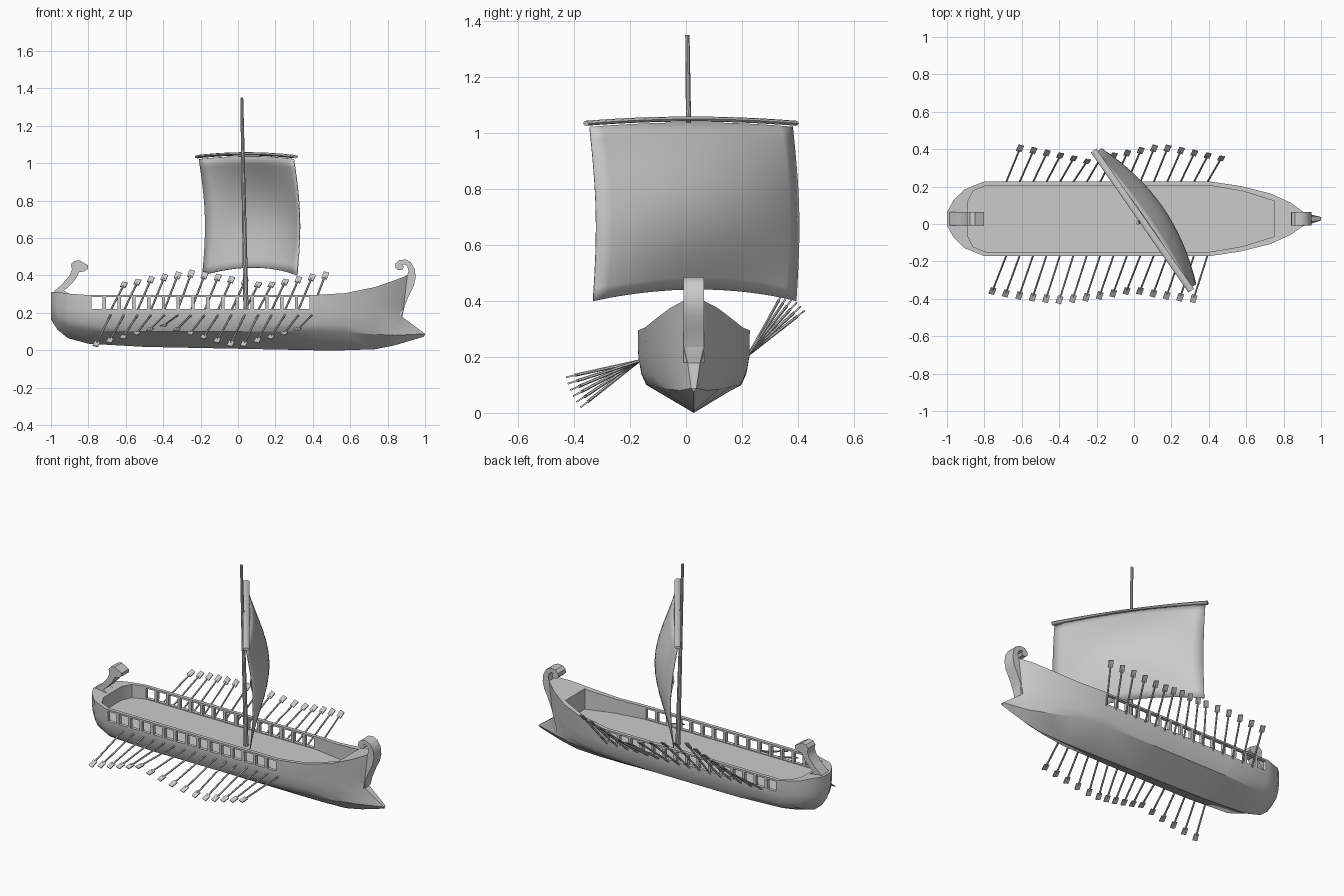
import bpy, bmesh, math
from mathutils import Vector, Matrix

if "Cube" in bpy.data.objects:
    bpy.data.objects.remove(bpy.data.objects["Cube"])

YC = 0.028  # centreline of the hull


def finish(name, bm, angle=35):
    bmesh.ops.recalc_face_normals(bm, faces=bm.faces)
    me = bpy.data.meshes.new(name)
    bm.to_mesh(me)
    bm.free()
    ob = bpy.data.objects.new(name, me)
    bpy.context.collection.objects.link(ob)
    if angle:
        smooth(ob, angle)
    return ob


def smooth(ob, angle):
    bpy.ops.object.select_all(action='DESELECT')
    ob.select_set(True)
    bpy.context.view_layer.objects.active = ob
    bpy.ops.object.shade_smooth_by_angle(angle=math.radians(angle))


def rod(bm, a, b, r1, r2, n=8):
    a, b = Vector(a), Vector(b)
    d = b - a
    m = Matrix.Translation((a + b) / 2) @ d.to_track_quat('Z', 'Y').to_matrix().to_4x4()
    bmesh.ops.create_cone(bm, cap_ends=True, segments=n, radius1=r1, radius2=r2,
                          depth=d.length, matrix=m)


def box(bm, matrix, size):
    bmesh.ops.create_cube(bm, size=1, matrix=matrix @ Matrix.Diagonal((*size, 1)))


def prism(bm, pts_a, pts_b):
    a = [bm.verts.new(p) for p in pts_a]
    b = [bm.verts.new(p) for p in pts_b]
    n = len(a)
    bm.faces.new(a)
    bm.faces.new(b[::-1])
    for i in range(n):
        bm.faces.new((a[i], b[i], b[(i + 1) % n], a[(i + 1) % n]))


def cut(ob, cutter):
    m = ob.modifiers.new('cut', 'BOOLEAN')
    m.operation, m.solver, m.object = 'DIFFERENCE', 'EXACT', cutter
    bpy.context.view_layer.objects.active = ob
    bpy.ops.object.modifier_apply(modifier='cut')
    bpy.data.objects.remove(cutter)


# Hull: lofted stations (x, top half width, top z, chine half width, chine z, keel z)
stations = [
    (-1.0, .035, .31, .03, .22, .165), (-.965, .10, .313, .075, .16, .11),
    (-.91, .155, .303, .115, .125, .065), (-.8, .2, .295, .155, .105, .035),
    (-.5, .2, .295, .17, .10, .018), (0, .2, .295, .17, .10, .008),
    (.4, .2, .295, .165, .10, .0), (.57, .175, .305, .135, .095, .0),
    (.73, .135, .337, .09, .085, .005), (.84, .085, .375, .05, .08, .027)]
rows = []
for x, tw, tz, cw, cz, kz in stations:
    k = .95 - max(0, x - .4) * 1.1
    rows.append([(x, tw, tz), (x, cw + (tw - cw) * k, cz + (tz - cz) * .52),
                 (x, cw + (tw - cw) * k * .62, cz + (tz - cz) * .2), (x, cw, cz), (x, 0, kz)])
rows.append([(.905, .037, .40), (.89, .034, .23), (.878, .022, .178), (1.0, .009, .088), (.995, 0, .073)])

bm = bmesh.new()
rings = []
for r in rows:
    left = [bm.verts.new((x, YC - w, z)) for x, w, z in r]
    right = [bm.verts.new((x, YC + w, z)) for x, w, z in r[:-1]]
    rings.append(left + right[::-1])
for a, b in zip(rings, rings[1:]):
    n = len(a)
    for i in range(n):
        bm.faces.new((a[i], a[(i + 1) % n], b[(i + 1) % n], b[i]))
for ring in (rings[0], rings[-1]):
    for i in range(3):
        bm.faces.new((ring[i], ring[i + 1], ring[7 - i], ring[8 - i]))
    bm.faces.new((ring[3], ring[4], ring[5]))
hull = finish('hull', bm, 0)

# Open deck well
half = [(-.89, .09), (-.86, .15), (-.79, .178), (.4, .178), (.58, .148), (.75, .095)]
outline = [(x, YC - w) for x, w in half] + [(x, YC + w) for x, w in half[::-1]]
bm = bmesh.new()
prism(bm, [(x, y, .216) for x, y in outline], [(x, y, .7) for x, y in outline])
cut(hull, finish('well_cutter', bm, 0))

# Row of square openings through both bulwarks
bm = bmesh.new()
for i in range(15):
    box(bm, Matrix.Translation((-.754 + i * .079, YC, .2525)), (.061, .6, .063))
cut(hull, finish('window_cutter', bm, 0))
smooth(hull, 32)


# Curled stem and stern posts, extruded from side profiles
def post(name, pts, w):
    bm = bmesh.new()
    prism(bm, [(x, YC - w, z) for x, z in pts], [(x, YC + w, z) for x, z in pts])
    finish(name, bm)


post('bow_scroll', [
    (.875, .18), (.888, .23), (.915, .295), (.94, .345), (.95, .39), (.945, .435), (.925, .47),
    (.895, .485), (.862, .482), (.843, .465), (.84, .443), (.855, .428), (.878, .430),
    (.887, .447), (.876, .455), (.888, .460), (.905, .448), (.912, .425), (.905, .402),
    (.875, .382), (.83, .365), (.80, .30), (.85, .2)], .037)
post('stern_scroll', [
    (-1.0, .24), (-1.0, .285), (-.982, .317), (-.94, .353), (-.90, .40), (-.888, .432),
    (-.893, .458), (-.878, .476), (-.85, .482), (-.825, .467), (-.803, .455), (-.802, .435),
    (-.822, .422), (-.85, .417), (-.868, .38), (-.90, .345), (-.93, .318), (-.90, .30), (-.90, .24)], .036)

# Mast
bm = bmesh.new()
rod(bm, (.043, .02, .2), (.02, .005, 1.35), .014, .008, 10)
finish('mast', bm)

# Yard: flattened bar bowed slightly upward
D = Vector((.572, -.82, 0)).normalized()
N = Vector((-D.y, D.x, 0))
C = Vector((.045, .018, 0))
bm = bmesh.new()
prev = None
for i in range(17):
    u = -1 + i / 8
    p = C + D * u * .457 + Vector((0, 0, 1.035 + .015 * (1 - u * u)))
    ring = [bm.verts.new(p + N * .018 * math.cos(t * math.pi / 4)
                         + Vector((0, 0, .009 * math.sin(t * math.pi / 4)))) for t in range(8)]
    if prev:
        for t in range(8):
            bm.faces.new((prev[t], prev[(t + 1) % 8], ring[(t + 1) % 8], ring[t]))
    if i in (0, 16):
        bm.faces.new(ring)
    prev = ring
finish('yard', bm, 50)

# Billowing sail
bm = bmesh.new()
grid = []
for j in range(15):
    v = j / 14
    line = []
    for i in range(17):
        u = -1 + i / 8
        s = math.sin(math.pi * v)
        belly = .028 * s + .022 * v + (1 - u * u) * (.02 + .07 * s)
        top = 1.022 + .015 * (1 - u * u)
        bot = .40 + .042 * (1 - u * u)
        line.append(bm.verts.new(C + D * u * .442 + N * belly + Vector((0, 0, top + (bot - top) * v))))
    grid.append(line)
for a, b in zip(grid, grid[1:]):
    for i in range(16):
        bm.faces.new((a[i], a[i + 1], b[i + 1], b[i]))
sail = finish('sail', bm, 40)
mod = sail.modifiers.new('thickness', 'SOLIDIFY')
mod.thickness, mod.offset = .005, 0

# Oars: starboard bank dipped, port bank raised, in a rolling stroke
levels = [0, 1, 2, 3, 4, 5, 4, 3, 2, 1, 0, 0, 1, 2, 3, 4]
for name, side, z0, a0, da, reach in (('starboard_oars', -1, .185, -38.5, 5.2, .262),
                                      ('port_oars', 1, .21, 38, 4.6, .248)):
    bm = bmesh.new()
    for i, lv in enumerate(levels):
        ang = math.radians(a0 + da * lv)
        start = Vector((-.683 + .0717 * i, YC + side * .197, z0))
        vec = Vector((.08 * side, side * reach * math.cos(ang), reach * math.sin(ang)))
        d = vec.normalized()
        tip = start + vec
        rod(bm, start - d * .012, tip - d * .03, .0055, .0055, 6)
        wide = (Vector((1, 0, 0)) - d * d.x).normalized()
        rot = Matrix((wide, d, wide.cross(d))).transposed().to_4x4()
        box(bm, Matrix.Translation(tip - d * .021) @ rot, (.03, .042, .006))
    finish(name, bm)
